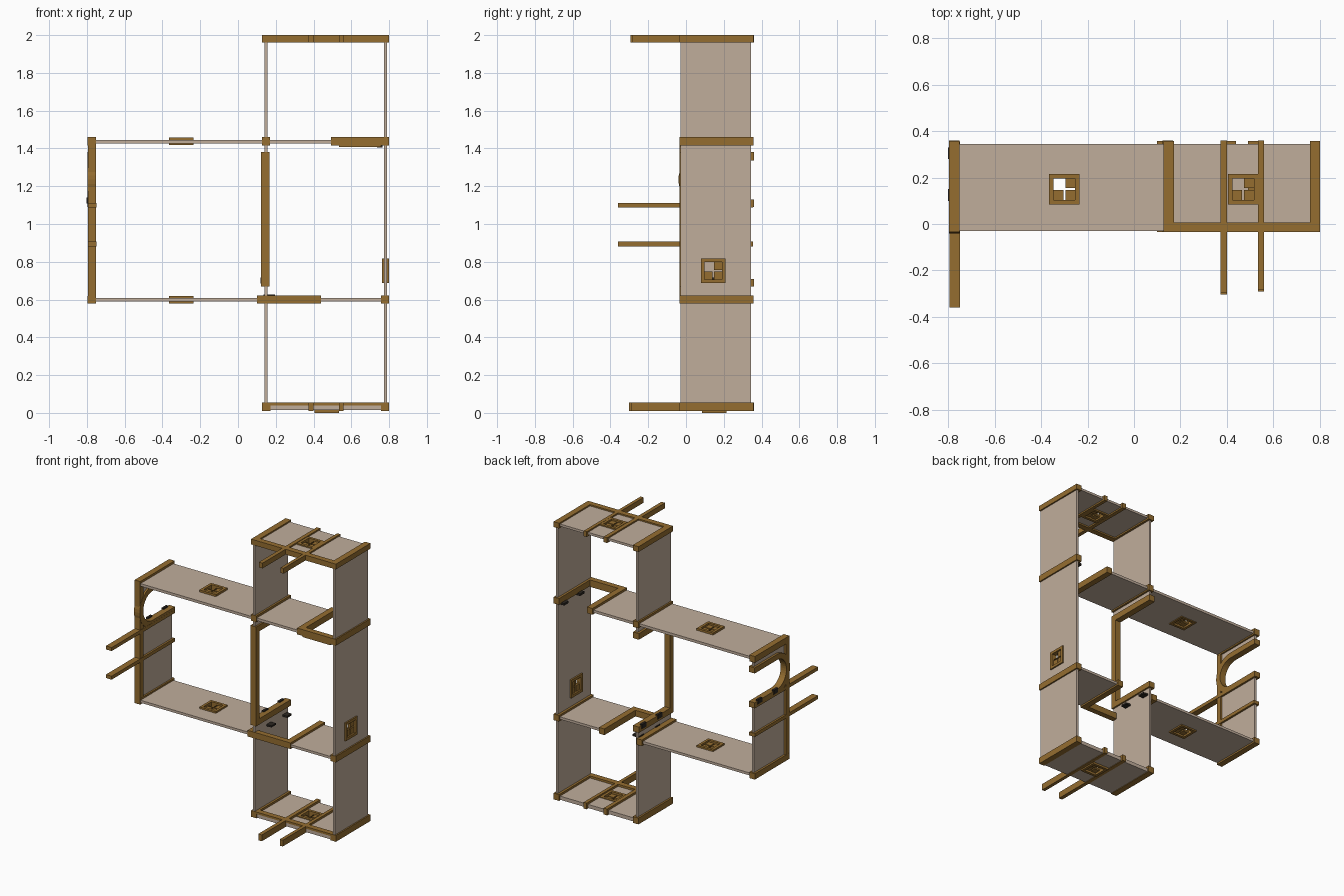
import bpy, math
from mathutils import Matrix

if "Cube" in bpy.data.objects:
    bpy.data.objects.remove(bpy.data.objects["Cube"])


def material(name, rgb):
    m = bpy.data.materials.new(name)
    m.diffuse_color = (*rgb, 1)
    m.use_nodes = True
    m.node_tree.nodes["Principled BSDF"].inputs["Base Color"].default_value = m.diffuse_color
    return m


PLASTER = material("tan plaster", (0.53, 0.42, 0.33))
TIMBER = material("brown timber", (0.30, 0.155, 0.03))
IRON = material("dark iron", (0.025, 0.02, 0.015))

Y0, Y1 = -0.03, 0.345          # wall height runs along y
B0, B1 = -0.034, 0.357         # timbers stand slightly proud


def box(name, x, y, z, mat=TIMBER):
    v = [(a, b, c) for a in x for b in y for c in z]
    f = [(0, 1, 3, 2), (4, 6, 7, 5), (0, 4, 5, 1), (2, 3, 7, 6), (0, 2, 6, 4), (1, 5, 7, 3)]
    me = bpy.data.meshes.new(name)
    me.from_pydata(v, [], f)
    me.materials.append(mat)
    ob = bpy.data.objects.new(name, me)
    bpy.context.collection.objects.link(ob)
    return ob


def rect(u, v):
    return [(u[0], v[0]), (u[1], v[0]), (u[1], v[1]), (u[0], v[1])]


def plate(name, axis, span, loops, mat=PLASTER):
    """Flat plate with holes. axis z: loops are (x, y); axis x: loops are (y, z)."""
    cu = bpy.data.curves.new(name, 'CURVE')
    cu.dimensions = '2D'
    cu.fill_mode = 'BOTH'
    cu.extrude = (span[1] - span[0]) / 2
    for pts in loops:
        s = cu.splines.new('POLY')
        s.points.add(len(pts) - 1)
        for p, (u, v) in zip(s.points, pts):
            p.co = (u, v, 0, 1)
        s.use_cyclic_u = True
    tmp = bpy.data.objects.new(name + "_outline", cu)
    bpy.context.collection.objects.link(tmp)
    bpy.context.view_layer.update()
    me = bpy.data.meshes.new_from_object(tmp.evaluated_get(bpy.context.evaluated_depsgraph_get()))
    bpy.data.objects.remove(tmp)
    mid = (span[0] + span[1]) / 2
    if axis == 'x':
        me.transform(Matrix(((0, 0, 1, mid), (1, 0, 0, 0), (0, 1, 0, 0), (0, 0, 0, 1))))
    else:
        me.transform(Matrix.Translation((0, 0, mid)))
    me.materials.clear()
    me.materials.append(mat)
    for p in me.polygons:
        p.material_index = 0
        p.use_smooth = False
    ob = bpy.data.objects.new(name, me)
    bpy.context.collection.objects.link(ob)


def square(c, r):
    return rect((c[0] - r, c[0] + r), (c[1] - r, c[1] + r))


def window(name, axis, span, c):
    plate(name + "_frame", axis, span, [square(c, 0.065), square(c, 0.046)], TIMBER)
    mid = (span[0] + span[1]) / 2
    panes = [square((c[0] + a, c[1] + b), 0.0215) for a in (-.0255, .0255) for b in (-.0255, .0255)]
    plate(name + "_bars", axis, (mid - .007, mid + .007), [square(c, 0.047)] + panes, TIMBER)


HOLE = 0.055
Y = (Y0, Y1)
BY = (B0, B1)
LINTEL = (B0, 0.006)

# Tower end walls with windows, posts and corner timbers
WC = (0.47, 0.15)
for name, wall, frame, win, lintel, front in (
        ("top", (1.973, 1.99), (1.962, 2.0), (1.962, 1.999), (1.962, 2.0), -0.295),
        ("bottom", (0.014, 0.04), (0.01, 0.055), (0.0, 0.045), (0.04, 0.055), -0.303)):
    plate(name + "_wall", 'z', wall, [rect((0.14, 0.785), Y), square(WC, HOLE)])
    window(name + "_window", 'z', win, WC)
    box(name + "_lintel", (0.13, 0.795), LINTEL, lintel)
    for side, x in (("left", (0.127, 0.172)), ("right", (0.757, 0.8))):
        box(f"{name}_{side}_corner", x, BY, frame)
    box(name + "_post_left", (0.373, 0.401), (front, 0.36), frame)
    box(name + "_post_right", (0.535, 0.559), (front + 0.012, 0.36), frame)

# Tower right wall
RC = (0.145, 0.752)
plate("right_wall", 'x', (0.774, 0.79), [rect(Y, (0.03, 1.975)), square(RC, HOLE)])
window("right_window", 'x', (0.762, 0.8), RC)
for name, z in (("upper", (1.415, 1.46)), ("lower", (0.578, 0.622))):
    box(name + "_right_corner", (0.757, 0.8), BY, z)

# Tower left wall, open at the middle doorway
for name, z in (("upper", (1.38, 1.975)), ("lower", (0.03, 0.67))):
    box(name + "_left_wall", (0.14, 0.156), Y, z, PLASTER)
box("upper_junction_beam", (0.128, 0.17), BY, (1.415, 1.46))
box("middle_door_lintel", (0.122, 0.168), LINTEL, (0.668, 1.38))
for name, z in (("lower", (0.668, 0.71)), ("upper", (1.336, 1.38))):
    box(f"middle_door_{name}_jamb", (0.122, 0.168), (B0, 0.36), z)

# Long horizontal walls with windows and doorways
LC = (-0.3, 0.15)
for name, wall, win, parts in (
        ("upper", (1.425, 1.444), (1.419, 1.459), ((-0.775, 0.51), None)),
        ("lower", (0.59, 0.608), (0.58, 0.62), ((-0.775, 0.12), (0.42, 0.78)))):
    plate(name + "_long_wall", 'z', wall, [rect(parts[0], Y), square(LC, HOLE)])
    if parts[1]:
        box(name + "_short_wall", parts[1], Y, wall, PLASTER)
    window(name + "_long_window", 'z', win, LC)
box("upper_door_lintel", (0.492, 0.8), LINTEL, (1.415, 1.46))
box("upper_door_jamb", (0.492, 0.535), BY, (1.415, 1.46))
box("upper_door_stop", (0.535, 0.757), (B0, 0), (1.407, 1.416))
box("lower_door_lintel", (0.1, 0.44), LINTEL, (0.578, 0.622))
for name, x in (("left", (0.1, 0.143)), ("right", (0.397, 0.44))):
    box(f"lower_door_{name}_jamb", x, BY, (0.578, 0.622))

# Left end wall with an arched doorway
AC, AZ, RO, RI, N = 0.105, 1.235, 0.145, 0.105, 20


def arc(r, back=False):
    pts = [(AC - r * math.sin(math.pi * i / N), AZ - r * math.cos(math.pi * i / N)) for i in range(N + 1)]
    return pts[::-1] if back else pts


RM = 0.125
outline = [(Y1, 0.6), (Y1, AZ - RM)] + arc(RM) + [(Y1, AZ + RM), (Y1, 1.435), (Y0, 1.435), (Y0, 0.6)]
plate("left_wall", 'x', (-0.781, -0.764), [outline])
plate("door_arch", 'x', (-0.797, -0.751),
      [[(0.36, AZ - RO)] + arc(RO) + [(0.36, AZ + RO), (0.36, AZ + RI)] + arc(RI, True) + [(0.36, AZ - RI)]],
      TIMBER)
for name, z in (("lower", (0.578, 0.62)), ("upper", (1.415, 1.46))):
    box(f"left_wall_{name}_corner", (-0.796, -0.752), BY, z)
for name, z in (("lower", (0.578, AZ - 0.1)), ("upper", (AZ + 0.1, 1.46))):
    box(f"left_wall_{name}_lintel", (-0.795, -0.753), (B0, 0.004), z)
box("left_wall_lintel_crown", (-0.795, -0.753), (B0, 0.0), (1.12, 1.35))
for name, z in (("lower", (0.882, 0.907)), ("upper", (1.087, 1.112))):
    box(f"left_wall_{name}_post", (-0.795, -0.75), (-0.36, 0.355), z)

# Hinges, two on each door
for i, y in enumerate(((0.1, 0.15), (0.28, 0.33))):
    for name, x, z in (("arch", (-0.801, -0.785), (1.108, 1.14)),
                       ("middle_door", (0.118, 0.135), (0.685, 0.718)),
                       ("upper_door", (0.735, 0.765), (1.405, 1.42)),
                       ("lower_door", (0.135, 0.195), (0.616, 0.628))):
        box(f"{name}_hinge_{i + 1}", x, y, z, IRON)
